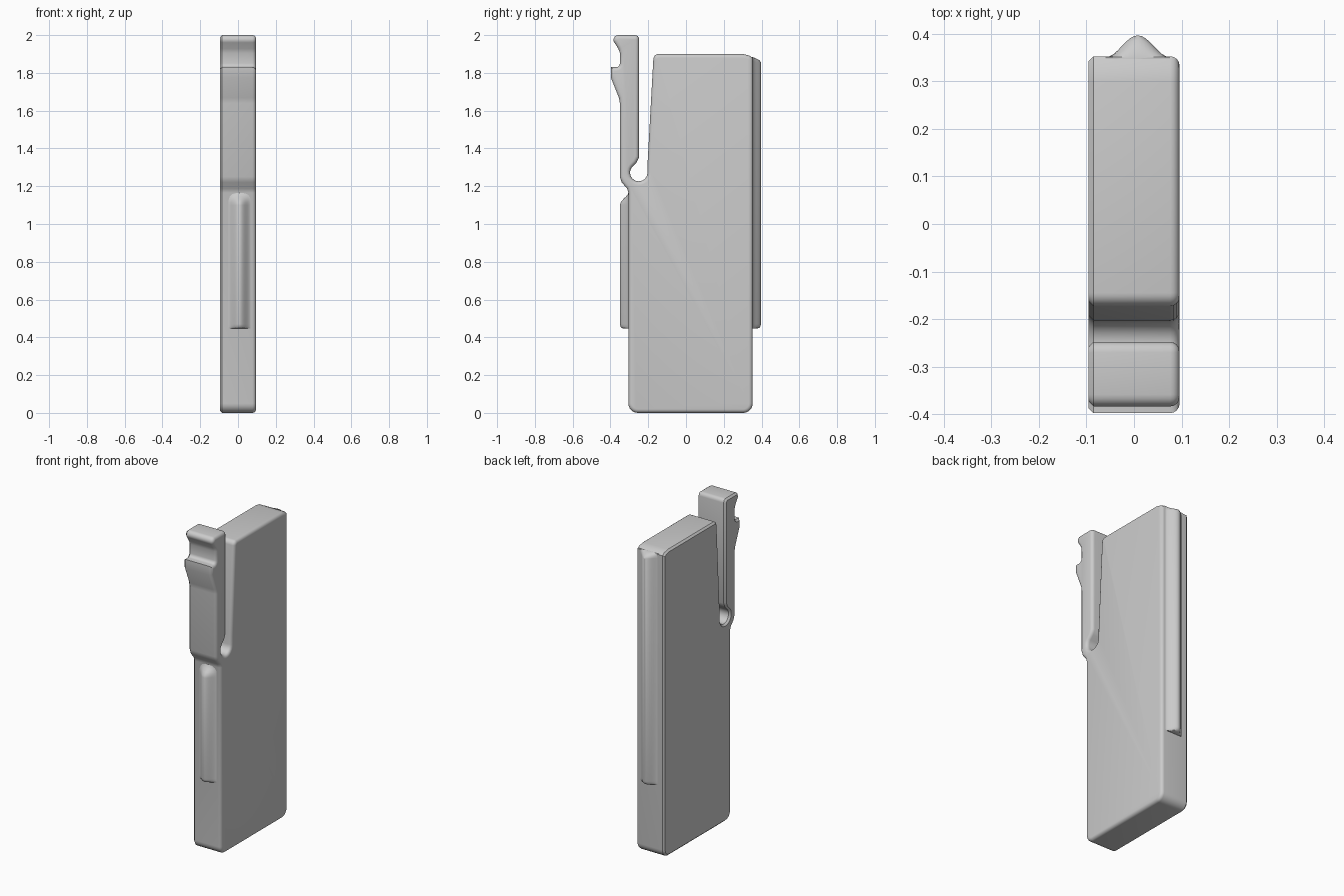
import bpy
import bmesh
from math import cos, sin, pi, radians

cube = bpy.data.objects.get("Cube")
if cube:
    bpy.data.objects.remove(cube, do_unlink=True)

grey = bpy.data.materials.new("plain grey")
grey.use_nodes = True
color = (0.6, 0.6, 0.6, 1)
grey.diffuse_color = color
grey.node_tree.nodes["Principled BSDF"].inputs["Base Color"].default_value = color

HALF = 0.096      # half thickness
FRONT, BACK = -0.305, 0.353


def finish(bm, name):
    bmesh.ops.recalc_face_normals(bm, faces=bm.faces)
    mesh = bpy.data.meshes.new(name)
    bm.to_mesh(mesh)
    bm.free()
    mesh.materials.append(grey)
    obj = bpy.data.objects.new(name, mesh)
    bpy.context.collection.objects.link(obj)
    bpy.ops.object.select_all(action="DESELECT")
    obj.select_set(True)
    bpy.context.view_layer.objects.active = obj
    bpy.ops.object.shade_smooth_by_angle(angle=radians(32))
    return obj


def arc(y, z, r, start, end, steps=6):
    angles = [radians(start + (end - start) * i / steps) for i in range(steps + 1)]
    return [(y + r * cos(a), z + r * sin(a)) for a in angles]


# Side outline: block, slot, then the spring clip
outline = arc(FRONT + 0.05, 0.05, 0.05, 180, 270)
outline += arc(BACK - 0.05, 0.05, 0.05, 270, 360)
outline += [(BACK, 1.88), (0.335, 1.892), (0.3, 1.9)]
outline += arc(-0.145, 1.872, 0.028, 90, 176)
outline += [(-0.203, 1.33)]
outline += arc(-0.25, 1.272, 0.046, 0, -220, 14)
outline += [(-0.262, 1.325), (-0.248, 1.355)]
outline += arc(-0.27, 1.978, 0.022, 0, 90, 4)
outline += arc(-0.359, 1.975, 0.025, 90, 215, 6)
outline += [(-0.358, 1.928), (-0.35, 1.905)]
outline += arc(-0.37, 1.85, 0.02, 0, -90, 4)
outline += [(-0.398, 1.83), (-0.398, 1.775), (-0.355, 1.668), (-0.35, 1.64),
            (-0.35, 1.25), (-0.34, 1.22), (-0.312, 1.188), (FRONT, 1.165)]

bm = bmesh.new()
face = bm.faces.new([bm.verts.new((-HALF, y, z)) for y, z in outline])
extruded = bmesh.ops.extrude_face_region(bm, geom=[face])["geom"]
bmesh.ops.translate(bm, vec=(2 * HALF, 0, 0),
                    verts=[g for g in extruded if isinstance(g, bmesh.types.BMVert)])
bmesh.ops.recalc_face_normals(bm, faces=bm.faces)

# Rounded rim on the left side, small chamfer on the right side
for side, width, segments in ((1, 0.02, 4), (-1, 0.011, 1)):
    rim = [e for e in bm.edges if all(abs(v.co.x - side * HALF) < 1e-5 for v in e.verts)]
    bmesh.ops.bevel(bm, geom=rim, offset=width, offset_type="OFFSET",
                    segments=segments, profile=0.5, affect="EDGES",
                    clamp_overlap=False)
finish(bm, "clip_body")


def rib(name, wall, direction, height, sections, steps=16):
    """Bell-shaped ridge lofted up a wall; sections are (z, height factor)."""
    bm = bmesh.new()
    rings = []
    for z, factor in sections:
        ring = []
        for i in range(steps + 1):
            t = -1 + 2 * i / steps
            rise = height * factor * (1 + cos(pi * t)) / 2 - 0.002
            ring.append(bm.verts.new((0.008 + 0.068 * t, wall + direction * rise, z)))
        for t in (1, -1):
            ring.append(bm.verts.new((0.008 + 0.068 * t, wall - direction * 0.012, z)))
        rings.append(ring)
    for low, high in zip(rings, rings[1:]):
        for i in range(len(low)):
            j = (i + 1) % len(low)
            bm.faces.new((low[i], low[j], high[j], high[i]))
    bm.faces.new(rings[0])
    bm.faces.new(rings[-1])
    return finish(bm, name)


# Guide ribs on the back and front walls
foot = [(0.446, 0.55), (0.45, 0.8), (0.457, 0.93), (0.47, 1)]
rib("back_rib", BACK, 1, 0.046, foot + [(1.855, 1), (1.868, 0.8), (1.878, 0.35), (1.884, 0)])
rib("front_rib", FRONT, -1, 0.047,
    foot + [(1.1, 1), (1.115, 0.9), (1.13, 0.65), (1.145, 0.32), (1.158, 0.1), (1.17, 0)])
